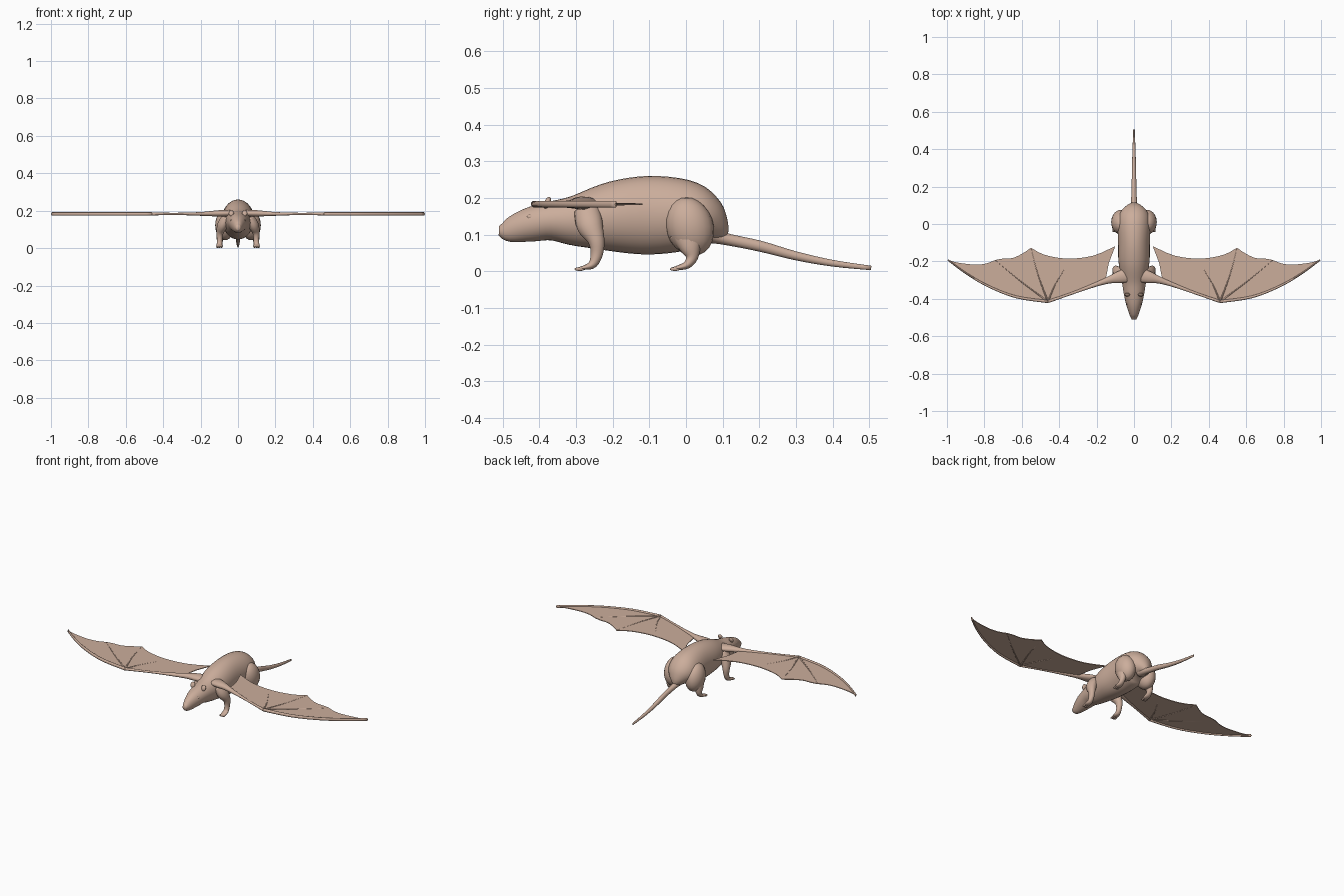
import bpy, bmesh, math
from mathutils import Vector

if "Cube" in bpy.data.objects:
    bpy.data.objects.remove(bpy.data.objects["Cube"])

skin = bpy.data.materials.new("tan skin")
skin.use_nodes = True
TAN = (0.60, 0.42, 0.33, 1)
skin.diffuse_color = TAN
skin.node_tree.nodes["Principled BSDF"].inputs["Base Color"].default_value = TAN


def finish(name, bm, mirror=False, smooth=True):
    bmesh.ops.recalc_face_normals(bm, faces=bm.faces)
    mesh = bpy.data.meshes.new(name)
    bm.to_mesh(mesh)
    bm.free()
    mesh.materials.append(skin)
    obj = bpy.data.objects.new(name, mesh)
    bpy.context.collection.objects.link(obj)
    if smooth:
        mesh.shade_smooth()
    if mirror:
        obj.modifiers.new("mirror", 'MIRROR').use_mirror_merge = False
    return obj


def spline(keys, steps):
    """Smooth curve through keys of any dimension."""
    out = []
    for i in range(len(keys) - 1):
        p = [Vector(keys[min(max(j, 0), len(keys) - 1)]) for j in range(i - 1, i + 3)]
        for s in range(steps):
            t = s / steps
            out.append(0.5 * (2 * p[1] + (p[2] - p[0]) * t
                              + (2 * p[0] - 5 * p[1] + 4 * p[2] - p[3]) * t ** 2
                              + (3 * p[1] - p[0] - 3 * p[2] + p[3]) * t ** 3))
    return out + [Vector(keys[-1])]


def tube(name, keys, side=(1, 0, 0), sides=20, steps=4, mirror=False):
    """Loft ellipses along keys of (x, y, z, side radius, other radius)."""
    pts = spline(keys, steps)
    bm = bmesh.new()
    rings = []
    for i, p in enumerate(pts):
        a, b = pts[max(i - 1, 0)], pts[min(i + 1, len(pts) - 1)]
        tangent = (Vector(b[:3]) - Vector(a[:3])).normalized()
        other = tangent.cross(Vector(side)).normalized()
        across = other.cross(tangent)
        ring = []
        for k in range(sides):
            ang = math.tau * k / sides
            ring.append(bm.verts.new(Vector(p[:3])
                        + across * max(p[3], 0.001) * math.cos(ang)
                        + other * max(p[4], 0.001) * math.sin(ang)))
        rings.append(ring)
    for r, q in zip(rings, rings[1:]):
        for k in range(sides):
            n = (k + 1) % sides
            bm.faces.new((r[k], r[n], q[n], q[k]))
    bm.faces.new(rings[0])
    bm.faces.new(rings[-1])
    return finish(name, bm, mirror)


def blob(name, loc, size, tilt=0, mirror=True):
    bm = bmesh.new()
    bmesh.ops.create_uvsphere(bm, u_segments=20, v_segments=12, radius=1)
    bmesh.ops.scale(bm, vec=size, verts=bm.verts)
    for v in bm.verts:
        v.co.y += tilt * v.co.z
    bmesh.ops.translate(bm, vec=loc, verts=bm.verts)
    return finish(name, bm, mirror)


# Head and torso: (y, bottom, top, half width)
profile = [(-0.51, 0.098, 0.124, 0.012), (-0.485, 0.08, 0.143, 0.024),
           (-0.43, 0.08, 0.172, 0.042), (-0.37, 0.084, 0.19, 0.055),
           (-0.3, 0.068, 0.208, 0.066), (-0.2, 0.053, 0.245, 0.083),
           (-0.1, 0.046, 0.26, 0.085), (0, 0.055, 0.249, 0.088),
           (0.05, 0.066, 0.212, 0.078), (0.085, 0.074, 0.155, 0.045),
           (0.105, 0.08, 0.105, 0.012)]
tube("body", [(0, y, (lo + hi) / 2, w, (hi - lo) / 2) for y, lo, hi, w in profile],
     sides=32)

# Tail
tube("tail", [(0, 0.06, 0.105, 0.035, 0.03), (0, 0.1, 0.09, 0.018, 0.017),
              (0, 0.2, 0.069, 0.013, 0.015), (0, 0.3, 0.042, 0.011, 0.012),
              (0, 0.4, 0.022, 0.008, 0.009), (0, 0.505, 0.009, 0.004, 0.006)])

# Head details
blob("ear", (0.036, -0.378, 0.187), (0.014, 0.009, 0.016), 0.3)
blob("eye", (0.034, -0.425, 0.148), (0.007, 0.009, 0.007))

# Hind legs
blob("thigh", (0.07, 0.01, 0.122), (0.052, 0.066, 0.08), -0.12)
tube("hind_leg", [(0.08, 0.005, 0.10, 0.036, 0.05), (0.093, 0.012, 0.065, 0.024, 0.03),
                  (0.097, 0.016, 0.038, 0.016, 0.017), (0.098, 0.003, 0.018, 0.016, 0.011),
                  (0.099, -0.02, 0.01, 0.018, 0.007), (0.099, -0.042, 0.006, 0.009, 0.003)],
     mirror=True)

# Front legs
tube("front_leg", [(0.06, -0.27, 0.165, 0.025, 0.035), (0.082, -0.262, 0.125, 0.028, 0.036),
                   (0.096, -0.245, 0.085, 0.02, 0.023), (0.098, -0.243, 0.05, 0.015, 0.017),
                   (0.099, -0.254, 0.02, 0.015, 0.012), (0.1, -0.278, 0.01, 0.017, 0.006),
                   (0.1, -0.302, 0.006, 0.009, 0.003)], mirror=True)

# Toes on all paws
for paw, y in (("front", -0.29), ("hind", -0.03)):
    for i in (-1, 0, 1):
        blob(f"{paw}_toe", (0.1 + i * 0.011, y, 0.006), (0.005, 0.014, 0.005))

# Wing arm and leading finger
UP = (0, 0, 1)
Z = 0.183
tube("wing_arm", [(0.02, -0.27, 0.186, 0.016, 0.04), (0.08, -0.285, 0.186, 0.018, 0.032),
                  (0.13, -0.298, 0.185, 0.015, 0.02), (0.2, -0.322, Z, 0.01, 0.012),
                  (0.33, -0.37, Z, 0.006, 0.007), (0.46, -0.415, Z, 0.008, 0.008)],
     UP, 16, mirror=True)
lead = [(0.46, -0.415), (0.63, -0.39), (0.78, -0.332), (0.9, -0.262), (0.995, -0.192)]
tube("leading_finger", [(x, y, Z, 0.009, 0.008 - 0.004 * i / 4)
                        for i, (x, y) in enumerate(lead)], UP, 12, mirror=True)

# Inner fingers fan out from the wrist
for tip in ((0.55, -0.13), (0.74, -0.195), (0.37, -0.24)):
    mid = ((0.46 + tip[0]) / 2 + 0.008, (-0.415 + tip[1]) / 2)
    tube("inner_finger", [(0.46, -0.415, Z, 0.006, 0.005), (*mid, Z, 0.004, 0.003),
                          (*tip, Z, 0.0025, 0.0015)], UP, 8, mirror=True)

# Wing membrane with scalloped trailing edge
scallops = [[(1, -0.19), (0.94, -0.207), (0.85, -0.217), (0.79, -0.211), (0.74, -0.192)],
            [(0.74, -0.192), (0.7, -0.185), (0.65, -0.182), (0.6, -0.16), (0.55, -0.127)],
            [(0.55, -0.127), (0.48, -0.164), (0.36, -0.185), (0.22, -0.17), (0.1, -0.118)]]
edge = [(0.15, -0.29), (0.2, -0.325), (0.33, -0.375)]
edge += [tuple(p) for p in spline(lead, 3)[:-1]]
for scallop in scallops:
    edge += [tuple(p) for p in spline(scallop, 3)[:-1]]
edge += [(0.1, -0.118), (0.135, -0.21)]
bm = bmesh.new()
face = bm.faces.new([bm.verts.new((x, y, Z)) for x, y in edge])
bmesh.ops.triangulate(bm, faces=[face])
wing = finish("wing_membrane", bm, True, smooth=False)
solid = wing.modifiers.new("thickness", 'SOLIDIFY')
solid.thickness = 0.004
solid.offset = 0
